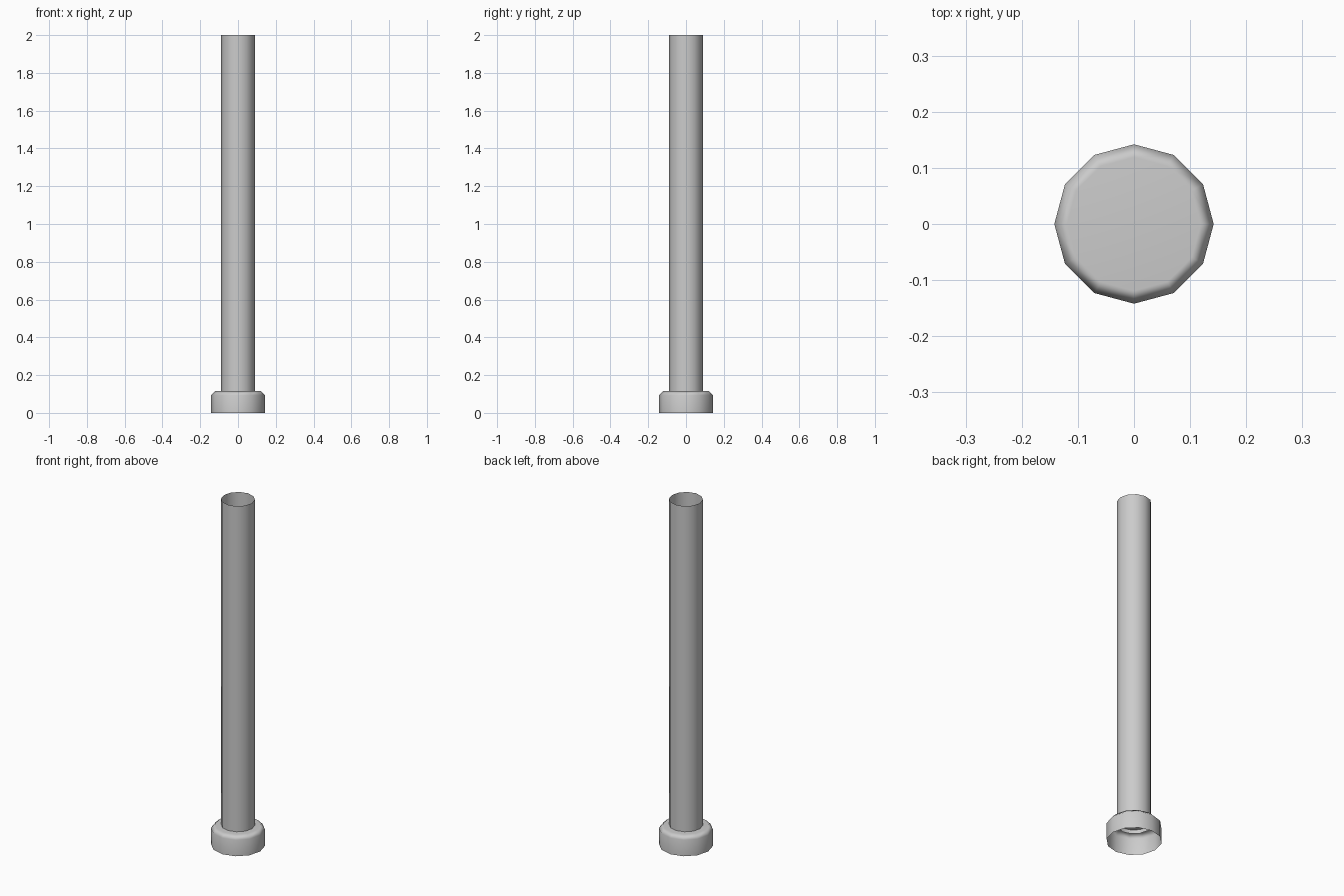
import bpy, bmesh, math

if "Cube" in bpy.data.objects:
    bpy.data.objects.remove(bpy.data.objects["Cube"])

SIDES = 12


def lathe(name, profile, cap_top=False):
    """Spin (radius, z) points into an open shell, with optional top disc."""
    bm = bmesh.new()
    rings = []
    for r, z in profile:
        rings.append([bm.verts.new((r * math.cos(2 * math.pi * i / SIDES),
                                    r * math.sin(2 * math.pi * i / SIDES), z))
                      for i in range(SIDES)])
    for a, b in zip(rings, rings[1:]):
        for i in range(SIDES):
            j = (i + 1) % SIDES
            bm.faces.new((a[i], a[j], b[j], b[i]))
    if cap_top:
        bm.faces.new(rings[-1])
    mesh = bpy.data.meshes.new(name)
    bm.to_mesh(mesh)
    bm.free()
    ob = bpy.data.objects.new(name, mesh)
    bpy.context.collection.objects.link(ob)
    bpy.ops.object.select_all(action='DESELECT')
    bpy.context.view_layer.objects.active = ob
    ob.select_set(True)
    bpy.ops.object.shade_smooth_by_angle(angle=math.radians(55))
    return ob


# Hollow, open-ended pole, dipping slightly through the collar
lathe("pole", [(0.089, 0.095), (0.089, 2.0)])

# Base collar: open below, bevelled shoulder, closed top
collar = lathe("base_collar", [(0.142, 0.0), (0.142, 0.094), (0.119, 0.117)],
               cap_top=True)
# Keep the large top disc flat-shaded while the bevel stays soft
collar.modifiers.new("flat_top_normals", 'WEIGHTED_NORMAL')
